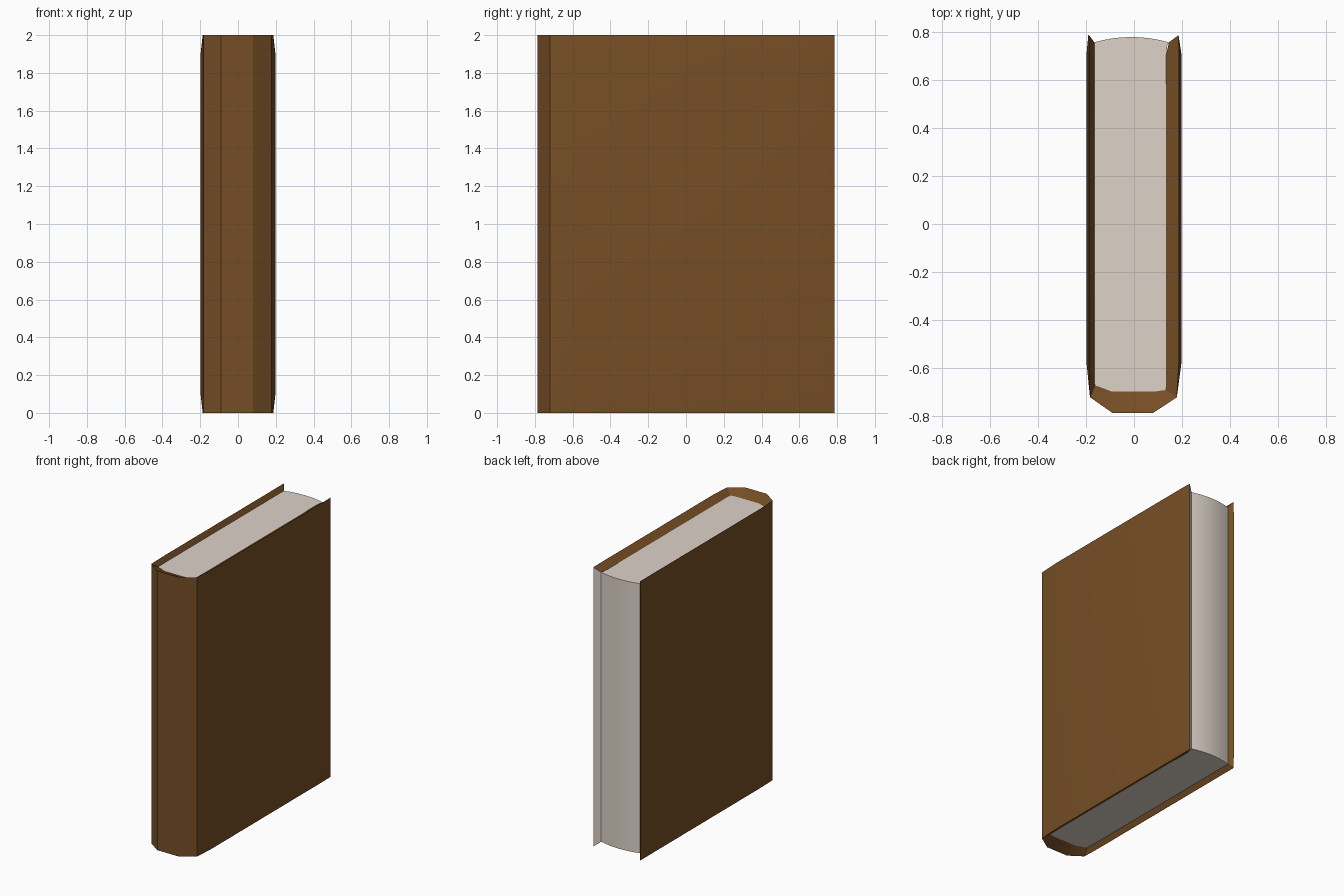
import bpy
import bmesh
import math

if "Cube" in bpy.data.objects:
    bpy.data.objects.remove(bpy.data.objects["Cube"])


def material(name, rgb):
    m = bpy.data.materials.new(name)
    m.diffuse_color = (*rgb, 1)
    m.use_nodes = True
    m.node_tree.nodes["Principled BSDF"].inputs["Base Color"].default_value = m.diffuse_color
    return m


leather = material("brown leather", (0.181, 0.076, 0.0185))
paper = material("pale paper", (0.730, 0.651, 0.584))


def finish(bm, name, mats):
    bmesh.ops.recalc_face_normals(bm, faces=bm.faces[:])
    mesh = bpy.data.meshes.new(name)
    bm.to_mesh(mesh)
    bm.free()
    for m in mats:
        mesh.materials.append(m)
    obj = bpy.data.objects.new(name, mesh)
    bpy.context.collection.objects.link(obj)
    bpy.ops.object.select_all(action='DESELECT')
    obj.select_set(True)
    bpy.context.view_layer.objects.active = obj
    bpy.ops.object.shade_smooth_by_angle(angle=math.radians(25))
    return obj


DROP = 0.035          # how far the pages sit below the rim of the cover

# Cover: C-shaped section, lofted upwards; boards bulge slightly, rim slopes inwards
outer = [(-0.19, 0.785), (-0.198, 0.70), (-0.198, -0.57), (-0.183, -0.72),
         (-0.09, -0.785), (0.08, -0.785), (0.178, -0.72), (0.198, -0.57),
         (0.198, 0.70), (0.185, 0.785)]
inner = [(-0.165, 0.755), (-0.165, 0.70), (-0.165, -0.57), (-0.163, -0.67),
         (-0.09, -0.697), (0.08, -0.697), (0.133, -0.69), (0.133, -0.57),
         (0.133, 0.70), (0.145, 0.755)]
n = len(outer)
bm = bmesh.new()
layers = []
for z, zi in ((0, DROP), (0.1, 0.1), (1.9, 1.9), (2, 2 - DROP)):
    limit = 0.187 if z in (0, 2) else 0.2
    ring = [bm.verts.new((max(-limit, min(limit, x)), y, z)) for x, y in outer]
    ring += [bm.verts.new((x, y, zi)) for x, y in reversed(inner)]
    layers.append(ring)
for a, b in zip(layers, layers[1:]):
    for k in range(2 * n):
        j = (k + 1) % (2 * n)
        f = bm.faces.new((a[k], a[j], b[j], b[k]))
        f.material_index = 1 if k == n - 1 else 0   # paper-coloured board edge
for ring in (layers[0], layers[-1]):
    for k in range(n - 1):
        bm.faces.new((ring[k], ring[k + 1], ring[2 * n - 2 - k], ring[2 * n - 1 - k]))
finish(bm, "cover", [leather, paper])

# Pages: block with a gently rounded fore edge
section = [(-0.168, -0.70), (0.137, -0.70), (0.137, 0.74)]
for i in range(9):
    t = 1 - i / 4
    section.append((-0.01 + 0.155 * t, 0.755 + 0.022 * (1 - t * t)))
section.append((-0.168, 0.74))
bm = bmesh.new()
face = bm.faces.new([bm.verts.new((x, y, DROP)) for x, y in section])
ext = bmesh.ops.extrude_face_region(bm, geom=[face], use_keep_orig=True)
top = [v for v in ext["geom"] if isinstance(v, bmesh.types.BMVert)]
bmesh.ops.translate(bm, verts=top, vec=(0, 0, 2 - 2 * DROP))
finish(bm, "pages", [paper])
